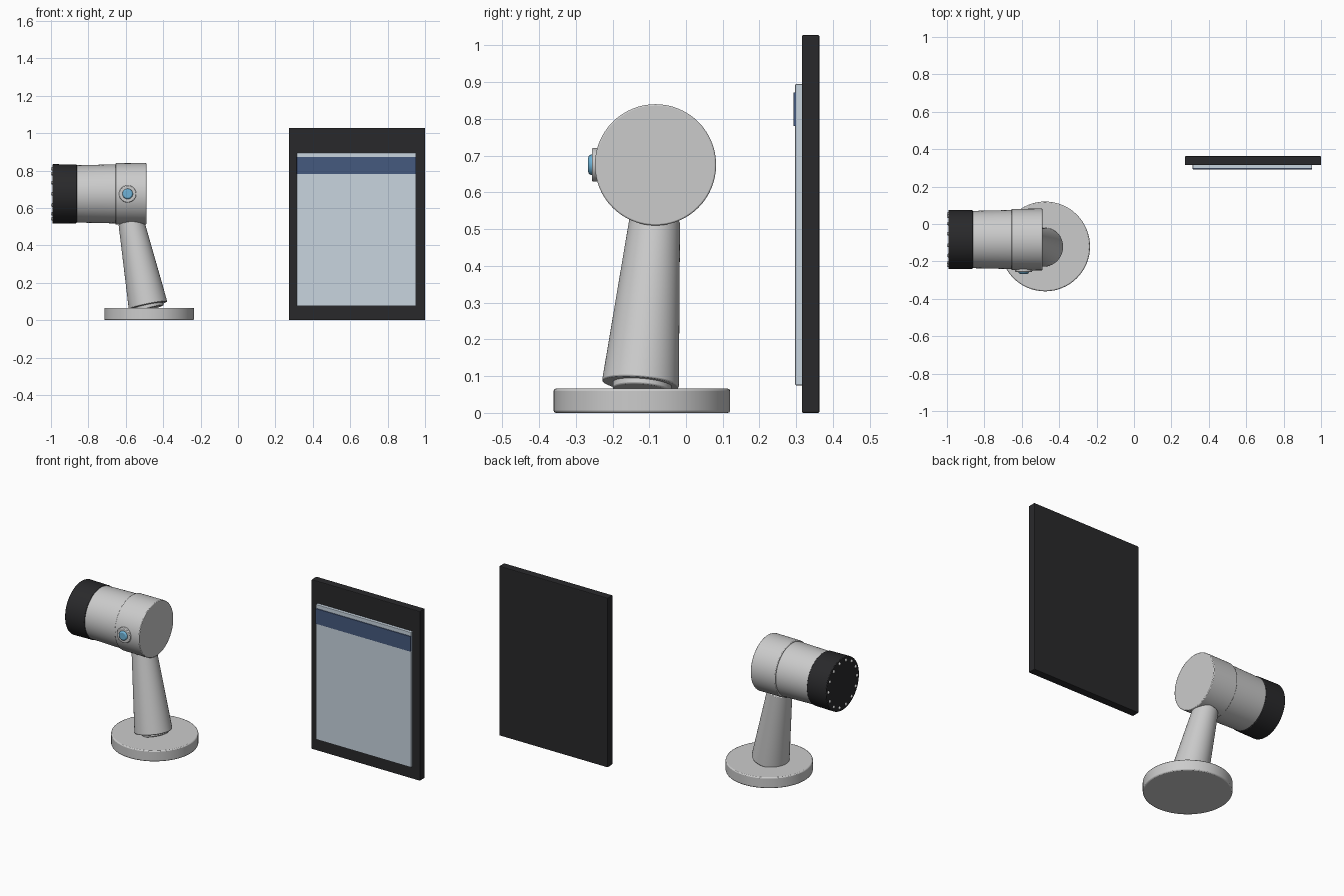
import bpy
from math import sin, cos, pi
from mathutils import Vector

if "Cube" in bpy.data.objects:
    bpy.data.objects.remove(bpy.data.objects["Cube"])


def material(name, rgb):
    m = bpy.data.materials.new(name)
    m.diffuse_color = (*rgb, 1)
    m.use_nodes = True
    m.node_tree.nodes["Principled BSDF"].inputs["Base Color"].default_value = m.diffuse_color
    return m


black = material("black_plastic", (0.022, 0.022, 0.024))
pale = material("screen_pale", (0.58, 0.66, 0.74))
navy = material("header_blue", (0.06, 0.10, 0.21))
blue = material("lens_blue", (0.16, 0.45, 0.68))
white = material("light_white", (0.85, 0.85, 0.85))


def finish(name, mat, bevel=0, smooth=True):
    o = bpy.context.object
    o.name = name
    if mat:
        o.data.materials.append(mat)
    if smooth:
        bpy.ops.object.shade_smooth_by_angle(angle=0.6)
    if bevel:
        b = o.modifiers.new("bevel", "BEVEL")
        b.width, b.segments, b.limit_method = bevel, 2, "ANGLE"
    return o


def tube(name, p, q, r1, r2=None, mat=None, bevel=0.004):
    """Solid cylinder or cone running from p to q."""
    p, q = Vector(p), Vector(q)
    d = q - p
    bpy.ops.mesh.primitive_cone_add(vertices=64, radius1=r1, radius2=r2 or r1,
                                    depth=d.length, location=(p + q) / 2,
                                    rotation=d.to_track_quat("Z", "Y").to_euler())
    return finish(name, mat, bevel)


def box(name, lo, hi, mat, bevel=0.003):
    lo, hi = Vector(lo), Vector(hi)
    bpy.ops.mesh.primitive_cube_add(size=1, location=(lo + hi) / 2)
    bpy.context.object.scale = hi - lo
    bpy.ops.object.transform_apply(location=False, rotation=False)
    return finish(name, mat, bevel, False)


# stand
tube("base", (-0.475, -0.12, 0), (-0.475, -0.12, 0.066), 0.24, bevel=0.006)
tube("neck_joint", (-0.475, -0.12, 0.06), (-0.485, -0.117, 0.10), 0.08)
tube("neck", (-0.481, -0.124, 0.078), (-0.571, -0.085, 0.525), 0.105, 0.069)

# camera head, lying along x
Y, Z = -0.083, 0.675
tube("head_front", (-0.49, Y, Z), (-0.655, Y, Z), 0.165, 0.164)
tube("barrel", (-0.645, Y, Z), (-0.87, Y, Z), 0.158, 0.153)
tube("rear_cap", (-0.862, Y, Z), (-0.993, Y, Z), 0.157, 0.159, black)

# side button
tube("button_ring", (-0.59, -0.22, Z), (-0.59, -0.256, Z), 0.046)
tube("button_lens", (-0.59, -0.24, Z), (-0.59, -0.266, Z), 0.029, 0.027, blue, 0.007)

# ring of small lights on the rear face
for i in range(14):
    a = 2 * pi * i / 14
    bpy.ops.mesh.primitive_uv_sphere_add(
        segments=16, ring_count=8, radius=0.01,
        location=(-0.991, Y + 0.137 * cos(a), Z + 0.137 * sin(a)))
    finish(f"light_{i + 1}", white)

# display panel
box("panel", (0.272, 0.315, 0), (1.0, 0.363, 1.028), black, 0.004)
box("screen", (0.314, 0.297, 0.075), (0.952, 0.318, 0.895), pale)
box("screen_header", (0.314, 0.292, 0.78), (0.952, 0.304, 0.872), navy, 0.001)
